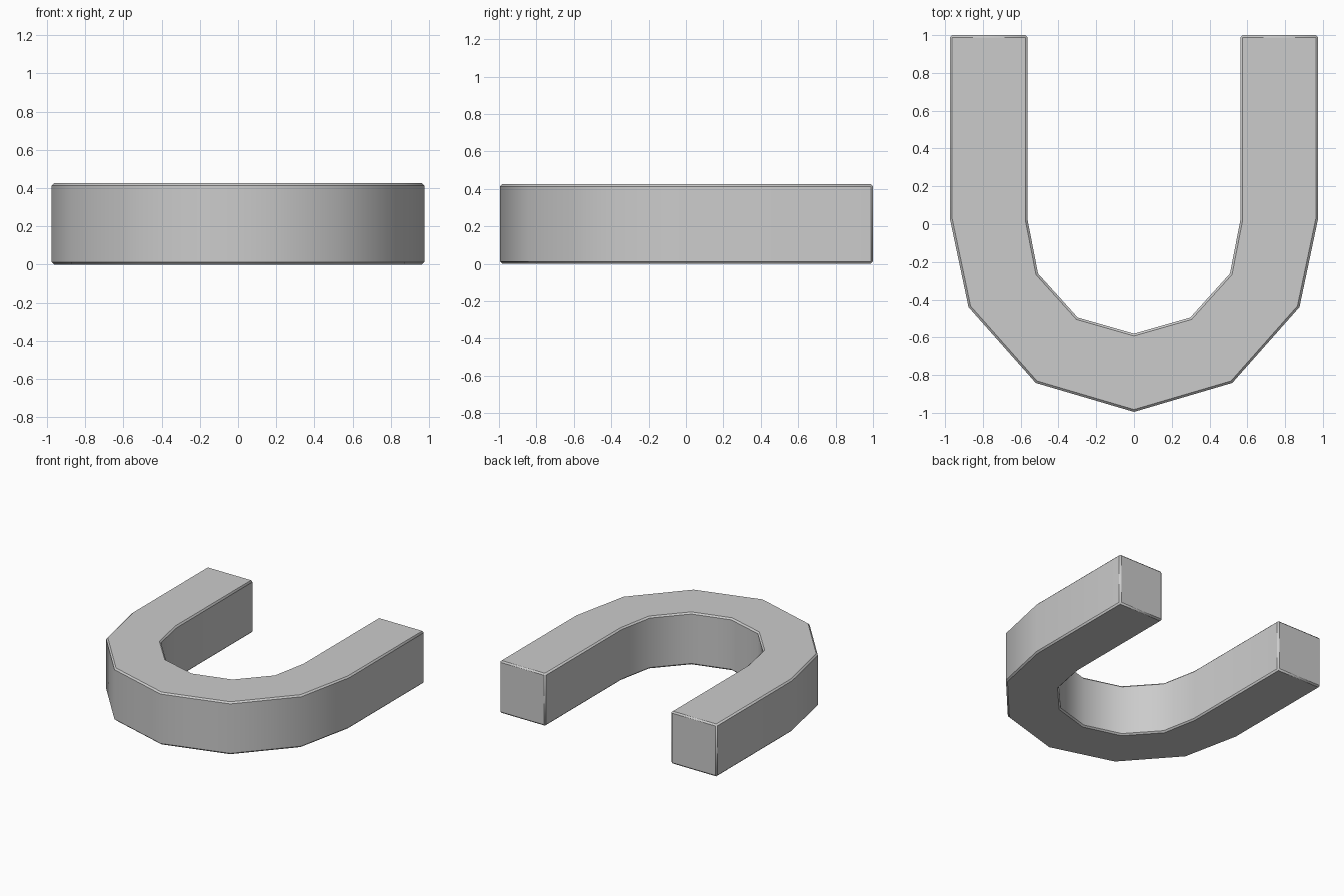
import bpy, bmesh, math

if "Cube" in bpy.data.objects:
    bpy.data.objects.remove(bpy.data.objects["Cube"])

HEIGHT = 0.425

# Right half of the U outline: outer wall then inner wall
outer = [(0.52, -0.842), (0.876, -0.44), (0.975, 0.03), (0.975, 1.0)]
inner = [(0.563, 1.0), (0.563, 0.02), (0.508, -0.262), (0.298, -0.495)]


def mirrored(points):
    return [(-x, y) for x, y in reversed(points)]


outline = ([(0, -0.995)] + outer + inner + [(0, -0.58)]
           + mirrored(inner) + mirrored(outer))

# U-shaped bar: fill the outline and extrude it upward
bm = bmesh.new()
base = bm.faces.new([bm.verts.new((x, y, 0)) for x, y in outline])
top = bmesh.ops.extrude_face_region(bm, geom=[base], use_keep_orig=True)
bmesh.ops.translate(bm, vec=(0, 0, HEIGHT),
                    verts=[v for v in top["geom"] if isinstance(v, bmesh.types.BMVert)])
bmesh.ops.recalc_face_normals(bm, faces=bm.faces)

# Narrow chamfer on the rims and square ends only
rims = [e for e in bm.edges if e.calc_face_angle(0) > math.radians(60)]
bmesh.ops.bevel(bm, geom=rims, offset=0.012, offset_type='OFFSET',
                segments=1, affect='EDGES', profile=0.5)
bmesh.ops.recalc_face_normals(bm, faces=bm.faces)

mesh = bpy.data.meshes.new("horseshoe_bar")
bm.to_mesh(mesh)
bm.free()
bar = bpy.data.objects.new("horseshoe_bar", mesh)
bpy.context.collection.objects.link(bar)

# Smooth bend with crisp rims
bpy.context.view_layer.objects.active = bar
bar.select_set(True)
bpy.ops.object.shade_smooth_by_angle(angle=math.radians(40))
